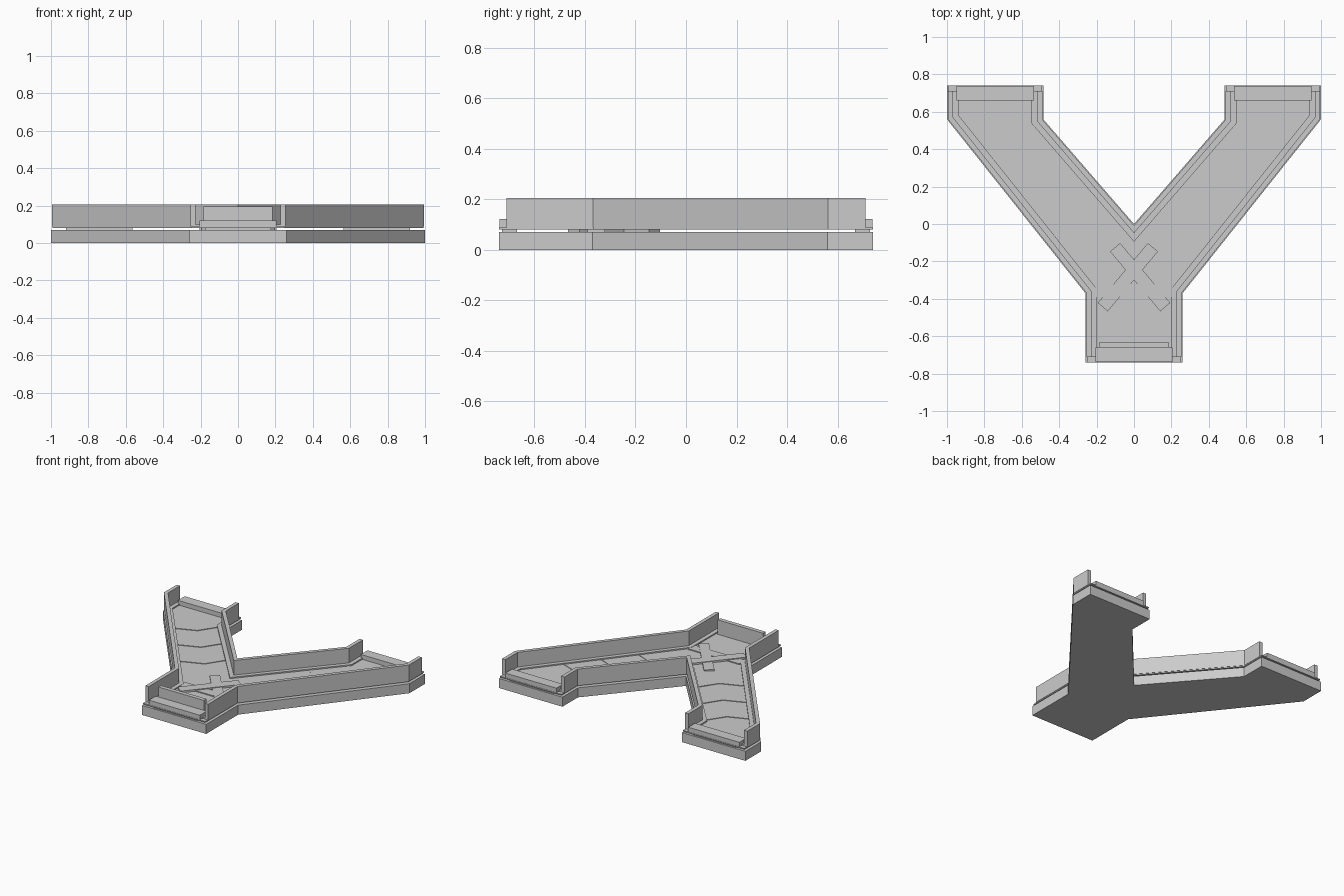
import bpy, bmesh
from math import sin, cos, radians
from mathutils import Vector

if "Cube" in bpy.data.objects:
    bpy.data.objects.remove(bpy.data.objects["Cube"])


def prism(name, pts, z0, z1):
    """Extrude a flat outline from z0 to z1."""
    bm = bmesh.new()
    face = bm.faces.new([bm.verts.new((x, y, z0)) for x, y in pts])
    ext = bmesh.ops.extrude_face_region(bm, geom=[face])
    for v in ext["geom"]:
        if isinstance(v, bmesh.types.BMVert):
            v.co.z = z1
    bmesh.ops.recalc_face_normals(bm, faces=bm.faces)
    me = bpy.data.meshes.new(name)
    bm.to_mesh(me)
    bm.free()
    ob = bpy.data.objects.new(name, me)
    bpy.context.collection.objects.link(ob)
    return ob


def box(name, x0, x1, y0, y1, z0, z1):
    return prism(name, [(x0, y0), (x1, y0), (x1, y1), (x0, y1)], z0, z1)


def offset(path, d):
    """Shift an open path to its left by d with mitred corners."""
    p = [Vector(q) for q in path]
    normals = []
    for a, b in zip(p, p[1:]):
        t = (b - a).normalized()
        normals.append(Vector((-t.y, t.x)))
    out = []
    for i, q in enumerate(p):
        n0, n1 = normals[max(i - 1, 0)], normals[min(i, len(normals) - 1)]
        m = (n0 + n1).normalized()
        out.append(tuple(q + m * d / m.dot(n0)))
    return out


def strip(name, path, d0, d1, z0, z1):
    return prism(name, offset(path, d0) + offset(path, d1)[::-1], z0, z1)


def flip(path):
    return [(-x, y) for x, y in reversed(path)]


# Y-shaped base
side = [(.26, -.74), (.26, -.37), (1, .56), (1, .74)]
notch = [(.485, .74), (.485, .56), (0, 0), (-.485, .56), (-.485, .74)]
prism("base", side + notch + flip(side), 0, .07)

# Thin floor sheet just above the base
fside, fnotch = offset(side, .008), offset(notch, .008)
prism("floor", fside + fnotch + flip(fside), .081, .089)


# Side walls with low kerbs along their inner faces
def shorten(path):
    return [(x, max(-.71, min(.71, y))) for x, y in path]


for name, path in (("right", side), ("left", flip(side)), ("notch", notch)):
    path = shorten(path)
    strip(name + "_wall", path, .005, .032, .088, .205)
    strip(name + "_kerb", path, .032, .062, .089, .098)

# End sills: one at the stem, one on each arm
for name, x0, x1, y0, y1 in (("stem", -.207, .207, -.738, -.66),
                             ("right", .535, .95, .66, .738),
                             ("left", -.95, -.535, .66, .738)):
    box(name + "_sill", x0, x1, y0, y1, .089, .122)
    box(name + "_sill_spacer", x0 + .03, x1 - .03, y0 + .01, y1 - .01, .07, .081)

# Low gate behind the stem sill
box("stem_gate", -.185, .185, -.66, -.63, .089, .195)

# Cross-shaped junction plate with a crossbar
box("crossbar", -.207, .207, -.39, -.32, .07, .096)
c = Vector((0, -.245))
for s, name in ((1, "cross_arm_a"), (-1, "cross_arm_b")):
    d = Vector((s * cos(radians(50)), sin(radians(50))))
    n = Vector((-d.y, d.x)) * .035
    up, low = c + d * .157, c - d * .26
    prism(name, [low - n, up - n, up + n, low + n], .07, .1 + .002 * s)

# Chevron ridges along each arm, pointing at the junction
for s, name in ((1, "right"), (-1, "left")):
    for i, (x, y) in enumerate(((.27, .0), (.44, .2), (.61, .4))):
        d = Vector((s * .63, .78))
        n = Vector((d.y, -d.x))
        m = Vector((s * x, y))
        v = [m + n * .16 + d * .05, m, m - n * .16 + d * .05]
        strip(f"{name}_chevron_{i}", v, -.003, .003, .089, .093)
